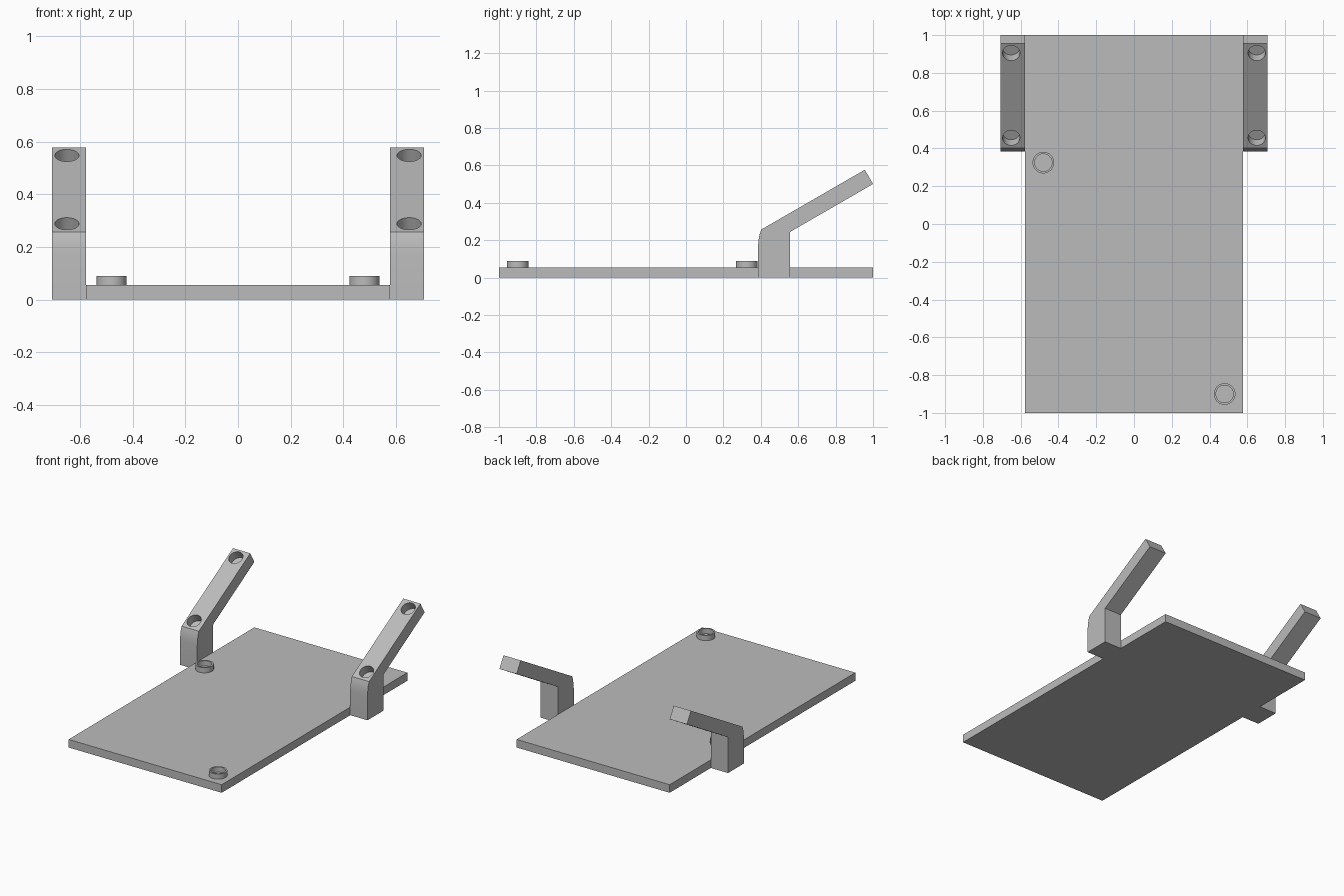
import bpy
import bmesh
import math
from mathutils import Matrix, Vector

cube = bpy.data.objects.get("Cube")
if cube:
    bpy.data.objects.remove(cube, do_unlink=True)

GREY = (0.5, 0.5, 0.5, 1.0)
grey = bpy.data.materials.new("plain grey")
grey.use_nodes = True
grey.diffuse_color = GREY
grey.node_tree.nodes["Principled BSDF"].inputs["Base Color"].default_value = GREY

PLATE_HALF = 0.577
PLATE_TOP = 0.055
SLOPE = math.radians(30)


def make_object(name, bm):
    bmesh.ops.recalc_face_normals(bm, faces=bm.faces)
    mesh = bpy.data.meshes.new(name)
    bm.to_mesh(mesh)
    bm.free()
    mesh.materials.append(grey)
    obj = bpy.data.objects.new(name, mesh)
    bpy.context.collection.objects.link(obj)
    return obj


def select_only(obj):
    bpy.ops.object.select_all(action="DESELECT")
    obj.select_set(True)
    bpy.context.view_layer.objects.active = obj


def smooth(obj):
    select_only(obj)
    bpy.ops.object.shade_smooth_by_angle(angle=math.radians(25))


# Flat base plate
bm = bmesh.new()
bmesh.ops.create_cube(bm, size=1)
bmesh.ops.scale(bm, vec=(2 * PLATE_HALF, 2, PLATE_TOP), verts=bm.verts)
bmesh.ops.translate(bm, vec=(0, 0, PLATE_TOP / 2), verts=bm.verts)
make_object("base_plate", bm)

# Bent arms: side profile (y, z) pushed across the width, then drilled
ARM_PROFILE = [(0.385, 0), (0.385, 0.17), (0.388, 0.2), (0.393, 0.23), (0.402, 0.257),
               (0.956, 0.577), (1.0, 0.501), (0.557, 0.245), (0.557, 0)]
ARM_INNER, ARM_OUTER = PLATE_HALF, 0.707
HOLE_RADIUS, HOLE_DEPTH = 0.046, 0.06


def make_arm(name, side):
    bm = bmesh.new()
    face = bm.faces.new([bm.verts.new((side * ARM_INNER, y, z)) for y, z in ARM_PROFILE])
    pushed = bmesh.ops.extrude_face_region(bm, geom=[face])["geom"]
    moved = [v for v in pushed if isinstance(v, bmesh.types.BMVert)]
    bmesh.ops.translate(bm, vec=(side * (ARM_OUTER - ARM_INNER), 0, 0), verts=moved)
    arm = make_object(name, bm)

    # Two blind holes square to the sloped face
    bm = bmesh.new()
    for y in (0.456, 0.905):
        centre = Vector((side * 0.65, y, 0.257 + (y - 0.402) * math.tan(SLOPE)))
        place = Matrix.Translation(centre) @ Matrix.Rotation(SLOPE, 4, "X")
        bmesh.ops.create_cone(bm, cap_ends=True, segments=40, radius1=HOLE_RADIUS,
                              radius2=HOLE_RADIUS, depth=2 * HOLE_DEPTH, matrix=place)
    cutter = make_object("hole_cutter", bm)
    cutter.hide_render = True
    select_only(arm)
    mod = arm.modifiers.new("holes", "BOOLEAN")
    mod.operation = "DIFFERENCE"
    mod.solver = "EXACT"
    mod.object = cutter
    bpy.ops.object.modifier_apply(modifier=mod.name)
    bpy.data.objects.remove(cutter, do_unlink=True)
    smooth(arm)


make_arm("left_arm", 1)
make_arm("right_arm", -1)


# Low hollow bosses on opposite corners of the plate
def make_boss(name, x, y):
    bm = bmesh.new()
    profile = [(0.057, PLATE_TOP - 0.01), (0.057, 0.09), (0.046, 0.09), (0.046, PLATE_TOP - 0.01)]
    verts = [bm.verts.new((r, 0, z)) for r, z in profile]
    edges = [bm.edges.new(pair) for pair in zip(verts, verts[1:])]
    bmesh.ops.spin(bm, geom=verts + edges, cent=(0, 0, 0), axis=(0, 0, 1),
                   angle=math.tau, steps=40, use_merge=True)
    bmesh.ops.remove_doubles(bm, verts=bm.verts, dist=0.0001)
    boss = make_object(name, bm)
    boss.location = (x, y, 0)
    smooth(boss)


make_boss("front_boss", 0.48, -0.9)
make_boss("rear_boss", -0.48, 0.325)
